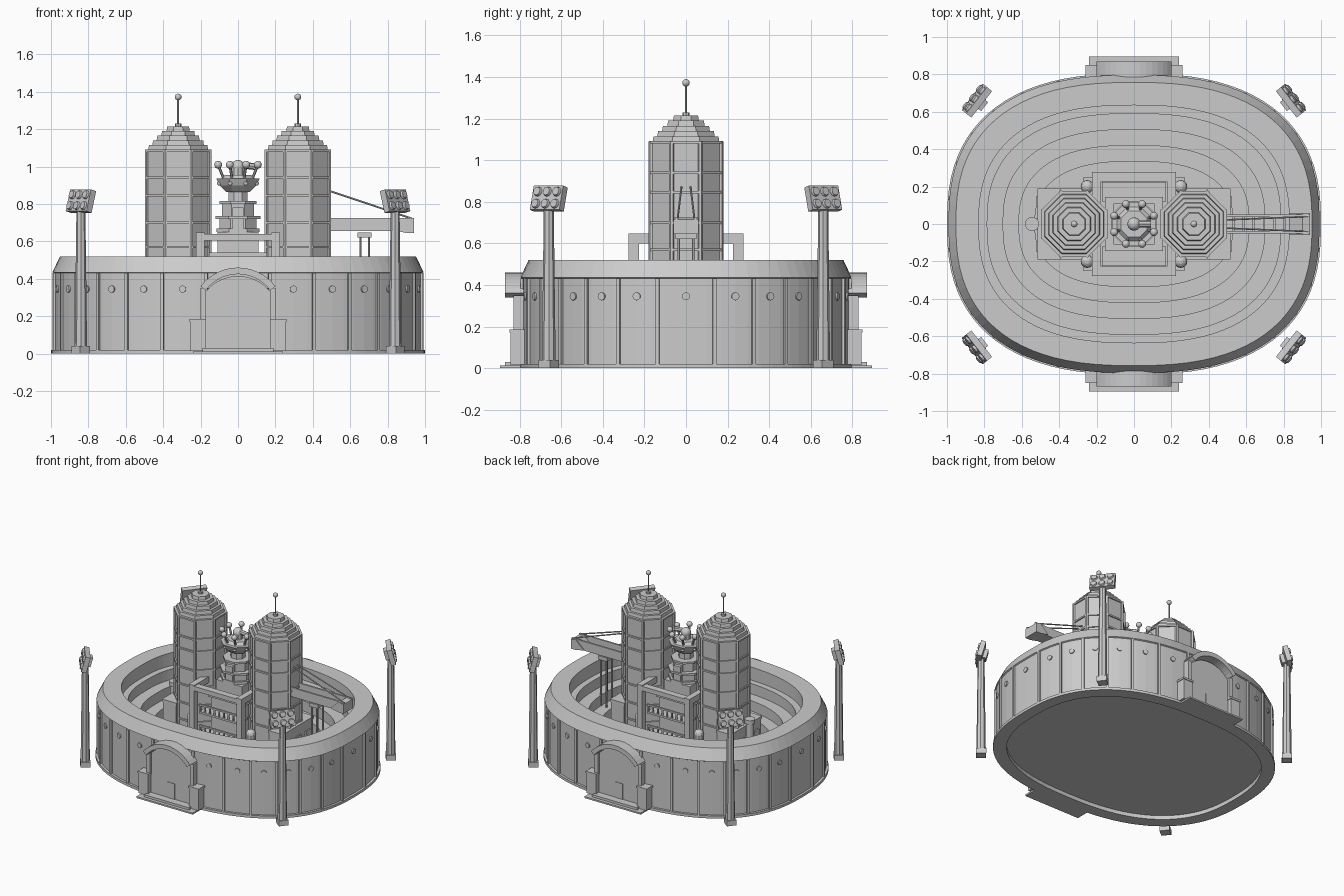
import bpy, bmesh, math
from mathutils import Vector, Matrix

if "Cube" in bpy.data.objects:
    bpy.data.objects.remove(bpy.data.objects["Cube"])

GREY = bpy.data.materials.new("stone grey")
GREY.diffuse_color = (0.6, 0.6, 0.6, 1)
GREY.use_nodes = True
GREY.node_tree.nodes["Principled BSDF"].inputs["Base Color"].default_value = GREY.diffuse_color
OCT = 1 / math.cos(math.pi / 8)


class Part:
    """Collects primitives into one named object."""
    def __init__(self, name):
        self.name, self.bm = name, bmesh.new()

    def box(self, x0, x1, y0, y1, z0, z1, m=Matrix()):
        c = Vector(((x0 + x1) / 2, (y0 + y1) / 2, (z0 + z1) / 2))
        s = Matrix.Diagonal((abs(x1 - x0), abs(y1 - y0), abs(z1 - z0), 1))
        bmesh.ops.create_cube(self.bm, size=1, matrix=m @ Matrix.Translation(c) @ s)

    def rod(self, p, q, r, r2=None, n=8, turn=0.0):
        p, q = Vector(p), Vector(q)
        d = q - p
        rot = d.to_track_quat('Z', 'Y').to_matrix().to_4x4() if d.xy.length > 1e-6 else Matrix()
        m = Matrix.Translation((p + q) / 2) @ rot @ Matrix.Rotation(turn, 4, 'Z')
        bmesh.ops.create_cone(self.bm, cap_ends=True, segments=n, radius1=r,
                              radius2=r if r2 is None else r2, depth=d.length, matrix=m)

    def octagon(self, x, y, z0, z1, apothem, apothem2=None):
        a2 = apothem if apothem2 is None else apothem2
        self.rod((x, y, z0), (x, y, z1), apothem * OCT, a2 * OCT, 8, math.pi / 8)

    def ball(self, p, r):
        bmesh.ops.create_uvsphere(self.bm, u_segments=12, v_segments=8, radius=r,
                                  matrix=Matrix.Translation(p))

    def slab(self, pts, y0, y1):
        """Extrude an xz outline along y."""
        a = [self.bm.verts.new((x, y0, z)) for x, z in pts]
        b = [self.bm.verts.new((x, y1, z)) for x, z in pts]
        self.bm.faces.new(a)
        self.bm.faces.new(b[::-1])
        for i in range(len(a)):
            j = (i + 1) % len(a)
            self.bm.faces.new((a[j], a[i], b[i], b[j]))

    def done(self, smooth=False):
        bmesh.ops.recalc_face_normals(self.bm, faces=self.bm.faces)
        me = bpy.data.meshes.new(self.name)
        self.bm.to_mesh(me)
        self.bm.free()
        me.materials.append(GREY)
        ob = bpy.data.objects.new(self.name, me)
        bpy.context.collection.objects.link(ob)
        if smooth:
            bpy.context.view_layer.objects.active = ob
            ob.select_set(True)
            bpy.ops.object.shade_smooth_by_angle(angle=math.radians(30))
            ob.select_set(False)


def oval(t, d):
    """Point and outward angle on the squarish oval, inset by d."""
    a, b = 1 - d, 0.805 - d
    c, s = math.cos(t), math.sin(t)
    x = a * math.copysign(abs(c) ** 0.8, c)
    y = b * math.copysign(abs(s) ** 0.8, s)
    nx = math.copysign(abs(c) ** 1.2, c) / a
    ny = math.copysign(abs(s) ** 1.2, s) / b
    return x, y, math.atan2(ny, nx)


# Arena bowl: outer wall, coping, inner terraces, floor
bowl = Part("arena_bowl")
profile = [(.09, .03), (.09, 0), (0, 0), (0, .02), (.017, .02), (.017, .43), (.008, .435),
           (.048, .52), (.17, .52), (.17, .42), (.215, .42), (.215, .34), (.30, .34),
           (.30, .26), (.385, .26), (.385, .18), (.47, .18), (.47, .06)]
N = 84
rings = [[bowl.bm.verts.new((*oval(2 * math.pi * i / N, d)[:2], z)) for i in range(N)]
         for d, z in profile]
for r, q in zip(rings, rings[1:]):
    for i in range(N):
        j = (i + 1) % N
        bowl.bm.faces.new((r[i], r[j], q[j], q[i]))
bowl.bm.faces.new(rings[0])
bowl.bm.faces.new(rings[-1])
bowl.done()

# Wall ribs and round medallions
ribs, discs = Part("wall_ribs"), Part("wall_medallions")
for k in range(28):
    x, y, a = oval(2 * math.pi * (k + .5) / 28, .017)
    m = Matrix.Translation((x, y, 0)) @ Matrix.Rotation(a, 4, 'Z')
    ribs.box(-.01, .012, -.009, .009, .02, .432, m)
    if k % 14 != 7:
        x, y, a = oval(2 * math.pi * k / 28, .017)
        n = Vector((math.cos(a), math.sin(a), 0))
        p = Vector((x, y, .345))
        discs.rod(p - n * .01, p + n * .008, .019, n=12)
ribs.done()
discs.done()

# Entrance gates, front and back
def arc(r, cz, half, n=14):
    return [(r * math.sin(half * (2 * i / n - 1)), cz + r * math.cos(half * (2 * i / n - 1)))
            for i in range(n + 1)]

for s, side in ((-1, "front"), (1, "back")):
    g = Part(side + "_gate")
    half = math.asin(.2 / .25)
    g.slab(arc(.25, .21, half) + arc(.215, .21, half)[::-1], s * .77, s * .87)
    g.slab([(-.175, .01)] + arc(.22, .195, math.asin(.175 / .22)) + [(.175, .01)],
           s * .76, s * .812)
    g.box(-.24, .24, s * .78, s * .895, 0, .012)
    g.box(-.19, .19, s * .78, s * .87, .012, .03)
    g.box(-.03, .03, s * .80, s * .816, .03, .15)
    for e in (-1, 1):
        g.box(e * .175, e * .255, s * .76, s * .845, .015, .17)
        g.box(e * .17, e * .26, s * .76, s * .85, .17, .185)
        g.box(e * .17, e * .20, s * .76, s * .83, .18, .35)
    g.done()

# Floodlight masts around the arena
for sx in (-1, 1):
    for sy in (-1, 1):
        f = Part("floodlight")
        m = Matrix.Translation((sx * .84, sy * .66, 0)) @ Matrix.Rotation(
            math.atan2(sy * .66, sx * .84), 4, 'Z')
        f.box(-.035, .035, -.035, .035, 0, .04, m)
        f.rod((sx * .84, sy * .66, .04), (sx * .84, sy * .66, .77), .033, .024, 8)
        h = m @ Matrix.Translation((0, 0, .815)) @ Matrix.Rotation(math.radians(-15), 4, 'Y')
        f.box(-.018, .018, -.09, .09, -.06, .06, h)
        f.box(-.045, -.01, -.03, .03, -.035, .035, h)
        for v in (-.03, .03):
            for u in (-.058, 0, .058):
                f.rod(h @ Vector((.015, u, v)), h @ Vector((.03, u, v)), .025, .02, 10)
        f.done()

# Twin octagonal towers with stepped roofs and antennas
for sx, side in ((-1, "left"), (1, "right")):
    x = sx * .32
    t = Part(side + "_tower")
    t.octagon(x, 0, .05, 1.09, .168)
    for z in (.17, .30, .43, .57, .70, .845, .94, 1.085):
        t.octagon(x, 0, z - .006, z + .006, .177)
    for i in range(8):
        a = math.pi / 8 + i * math.pi / 4
        px, py = x + .168 * OCT * math.cos(a), .168 * OCT * math.sin(a)
        t.rod((px, py, .05), (px, py, 1.09), .012, n=6)
    for i, r in enumerate((.16, .138, .115, .09, .062)):
        t.octagon(x, 0, 1.09 + .025 * i, 1.115 + .025 * i, r, r - .004)
    t.rod((x, 0, 1.21), (x, 0, 1.23), .018)
    t.rod((x, 0, 1.22), (x, 0, 1.365), .005)
    t.done()
    b = Part(side + "_antenna_ball")
    b.ball((x, 0, 1.372), .018)
    b.done(True)
    # Annex on the outer side of each tower
    a = Part(side + "_annex")
    a.box(sx * .40, sx * .51, -.185, .185, .05, .40)
    a.box(sx * .39, sx * .515, -.19, .19, .40, .42)
    for v in (-.12, 0, .12):
        a.box(sx * .505, sx * .52, v - .03, v + .03, .20, .34)
    a.done()

# Low plinth and central building
p = Part("central_plinth")
p.box(-.5, .5, -.19, .19, .05, .14)
p.box(-.27, .27, -.25, .25, .05, .17)
p.box(-.14, .14, -.13, .13, .1, .52)
p.box(-.155, .155, -.145, .145, .52, .54)
p.box(-.11, .11, -.11, .11, .54, .65)
p.done()

# Balconies with balusters and side domes
bal = Part("balconies")
for s in (-1, 1):
    for z in (.26, .42):
        bal.box(-.17, .17, s * .12, s * .235, z, z + .015)
        bal.box(-.17, .17, s * .222, s * .235, z + .06, z + .072)
        for i in range(9):
            u = -.16 + .04 * i
            bal.box(u - .005, u + .005, s * .224, s * .233, z, z + .065)
    for e in (-1, 1):
        bal.rod((e * .25, s * .2, .05), (e * .25, s * .2, .36), .035, n=10)
        bal.ball((e * .25, s * .2, .36), .035)
bal.done()

# Portal frame around the centre
fr = Part("portal_frame")
for s in (-1, 1):
    fr.box(s * .18, s * .225, -.277, .277, .60, .647)
    fr.box(-.225, .225, s * .225, s * .277, .605, .64)
    for e in (-1, 1):
        fr.box(e * .18, e * .225, s * .227, s * .277, .05, .60)
fr.done()

# Crown turret between the towers
c = Part("central_turret")
for z0, z1, r, r2 in ((.65, .67, .115, .115), (.67, .72, .10, .10), (.72, .735, .12, .12),
                      (.735, .80, .085, .085), (.80, .815, .10, .10), (.815, .865, .05, .05),
                      (.865, .90, .065, .10), (.90, .935, .10, .115), (.935, .955, .09, .07)):
    c.octagon(0, 0, z0, z1, r, r2)
for s in (-1, 1):
    c.box(-.03, .03, s * .08, s * .11, .67, .78)
c.rod((0, 0, .95), (0, 0, 1.0), .035, n=10)
c.rod((0, 0, 1.01), (.09, 0, 1.0), .018)
c.done()
o = Part("turret_orbs")
o.ball((0, 0, 1.0), .036)
for i in range(8):
    a = math.pi / 8 + i * math.pi / 4
    q = Vector((.115 * math.cos(a), .115 * math.sin(a), 1.01))
    o.rod((q.x * .7, q.y * .7, .93), q, .008)
    o.ball(q, .021)
    o.ball((.108 * math.cos(a), .108 * math.sin(a), .91), .012)
o.done(True)

# Crane boom with stays, head box and trestle
k = Part("crane_boom")
for s in (-1, 1):
    k.slab([(.48, .655), (.85, .655), (.94, .655), (.94, .725), (.48, .725)], s * .038, s * .052)
    k.rod((.49, s * .022, .87), (.93, s * .04, .722), .005, n=6)
for i in range(7):
    u = .53 + .055 * i
    k.box(u - .006, u + .006, -.045, .045, .66, .675)
k.box(.48, .90, -.04, .04, .655, .662)
k.slab([(.83, .66), (.90, .645), (.94, .645), (.94, .715), (.90, .725)], -.06, .06)
k.done()
tr = Part("crane_trestle")
tr.box(.64, .715, -.05, .05, .62, .648)
for x in (.655, .70):
    for y in (-.035, .035):
        tr.rod((x, y, .25), (x, y, .63), .007, n=6)
tr.done()

# Small tank beside the left tower
tk = Part("storage_tank")
tk.rod((-.545, 0, .06), (-.545, 0, .45), .028, n=16)
tk.rod((-.545, 0, .45), (-.545, 0, .48), .037, n=16)
tk.done(True)
